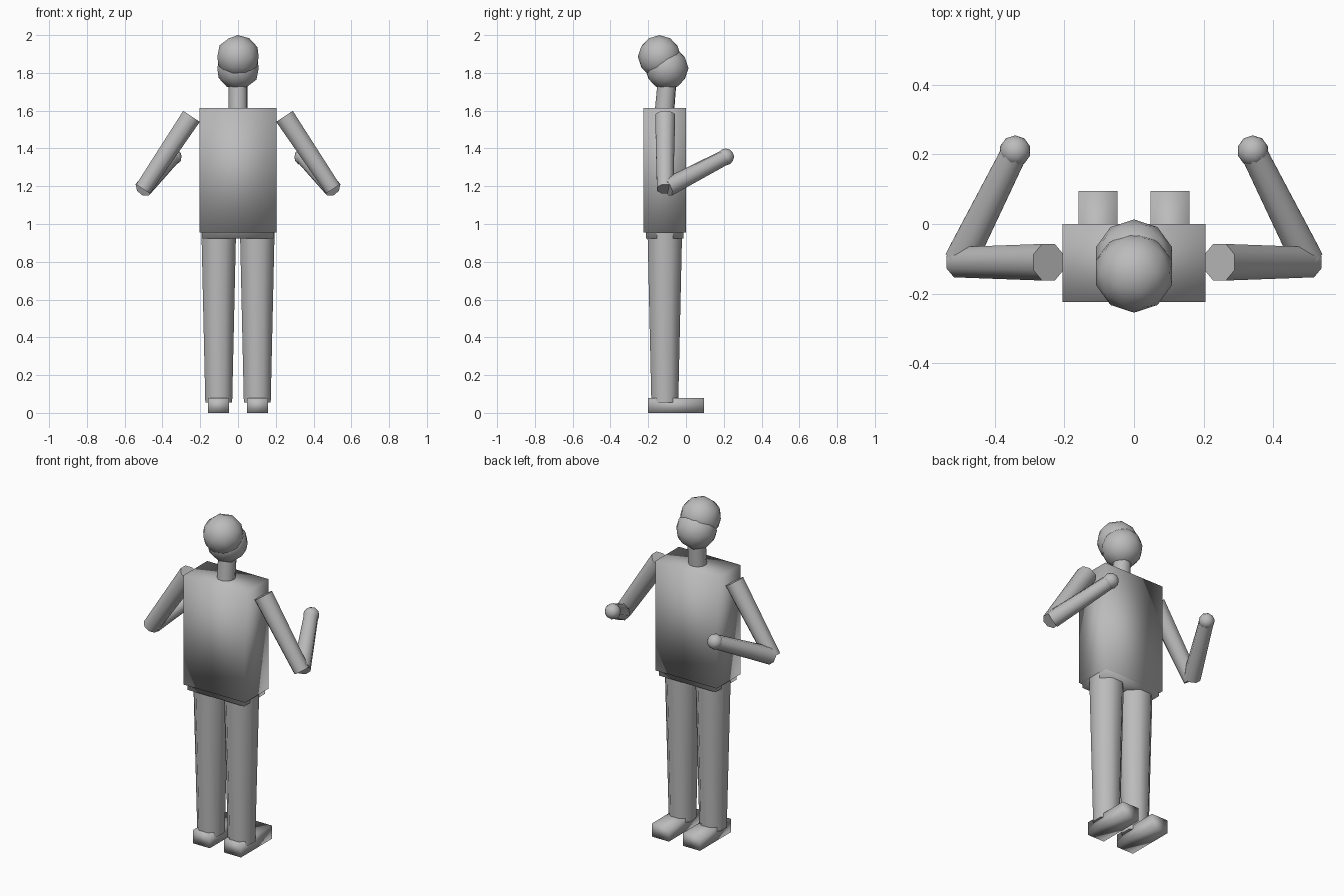
import bpy
from mathutils import Vector

if "Cube" in bpy.data.objects:
    bpy.data.objects.remove(bpy.data.objects["Cube"], do_unlink=True)

COLOUR = (0.5, 0.5, 0.5, 1)
grey = bpy.data.materials.new("plain_grey")
grey.use_nodes = True
grey.diffuse_color = COLOUR
grey.node_tree.nodes["Principled BSDF"].inputs["Base Color"].default_value = COLOUR


def finish(name):
    """Name the active object, colour it and shade it smooth."""
    ob = bpy.context.object
    ob.name = name
    ob.data.materials.append(grey)
    bpy.ops.object.shade_smooth()
    return ob


def box(name, low, high):
    low, high = Vector(low), Vector(high)
    bpy.ops.mesh.primitive_cube_add(size=1, location=(low + high) / 2)
    bpy.context.object.scale = high - low
    bpy.ops.object.transform_apply(location=False, rotation=False, scale=True)
    return finish(name)


def ball(name, centre, radius):
    bpy.ops.mesh.primitive_ico_sphere_add(subdivisions=2, radius=radius, location=centre)
    return finish(name)


def limb(name, start, end, r_start, r_end, sides=8, twist=0.3927):
    """Tapered tube between two points."""
    start, end = Vector(start), Vector(end)
    axis = end - start
    bpy.ops.mesh.primitive_cone_add(vertices=sides, radius1=r_start, radius2=r_end,
                                    depth=axis.length, location=(start + end) / 2)
    ob = finish(name)
    # Twist about its own length first so that flat sides face outward
    for v in ob.data.vertices:
        x, y = v.co.xy
        v.co.xy = Vector((x, y)) @ rotation(twist)
    ob.rotation_euler = axis.to_track_quat("Z", "Y").to_euler()
    # Keep the end caps crisp against the smooth tube
    bpy.ops.object.shade_smooth_by_angle(angle=1.0)
    return ob


def rotation(angle):
    from mathutils import Matrix
    return Matrix.Rotation(angle, 2)


# Body
box("torso", (-0.205, -0.225, 0.955), (0.205, 0.0, 1.615))
box("hips", (-0.188, -0.212, 0.923), (0.188, -0.013, 1.1))

# Head and neck
limb("neck", (0, -0.115, 1.58), (0, -0.1, 1.76), 0.052, 0.05, sides=12)
ball("face", (0, -0.102, 1.825), 0.115)
ball("hair", (0, -0.14, 1.885), 0.115)

# Paired limbs
for side, s in (("left", 1), ("right", -1)):
    elbow = (s * 0.503, -0.11, 1.185)
    wrist = (s * 0.342, 0.21, 1.355)
    limb(side + "_upper_arm", (s * 0.246, -0.11, 1.57), elbow, 0.057, 0.047)
    limb(side + "_forearm", (s * 0.497, -0.1, 1.193), wrist, 0.05, 0.041)
    ball(side + "_hand", wrist, 0.045)
    limb(side + "_leg", (s * 0.102, -0.112, 0.055), (s * 0.102, -0.112, 1.0), 0.077, 0.1)
    box(side + "_foot", (s * 0.104 - 0.056, -0.2, 0), (s * 0.104 + 0.056, 0.095, 0.08))
